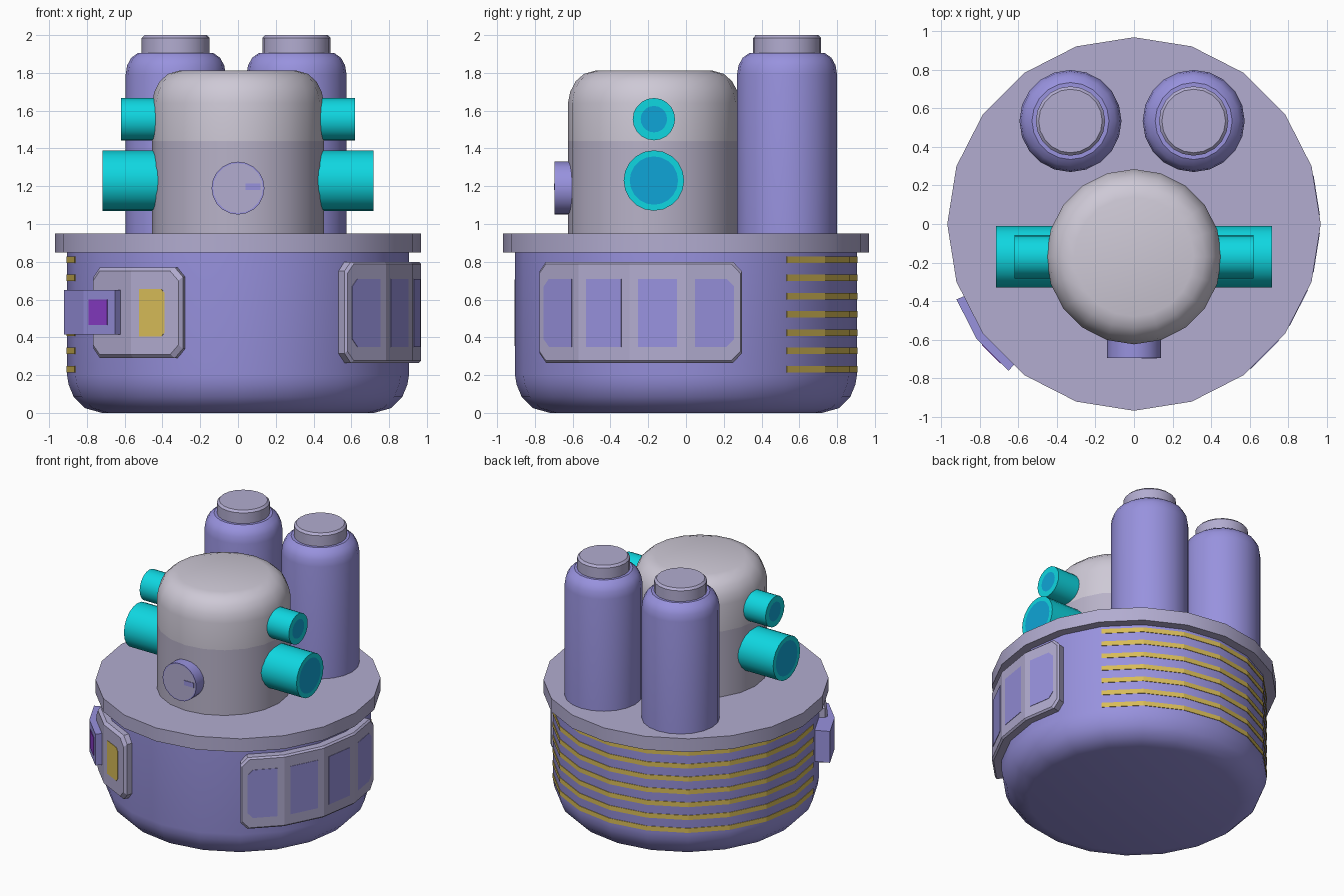
import bpy, bmesh, math
from mathutils import Matrix, Vector

if "Cube" in bpy.data.objects:
    bpy.data.objects.remove(bpy.data.objects["Cube"])

SIDES = 20
STEP = 360 / SIDES


def material(name, r, g, b):
    def lin(c):
        c /= 255
        return c / 12.92 if c < 0.04045 else ((c + 0.055) / 1.055) ** 2.4
    m = bpy.data.materials.new(name)
    m.diffuse_color = (lin(r), lin(g), lin(b), 1)
    m.use_nodes = True
    m.node_tree.nodes["Principled BSDF"].inputs["Base Color"].default_value = m.diffuse_color
    return m


PURPLE = material("soft purple", 152, 146, 222)
GREY = material("lilac grey", 178, 172, 208)
DOME = material("warm grey", 184, 178, 200)
PALE = material("pale grey", 206, 201, 214)
CYAN = material("cyan", 15, 215, 225)
BLUE = material("lens blue", 15, 165, 215)
GOLD = material("gold", 216, 188, 88)
MAGENTA = material("magenta", 140, 62, 205)


def finish(name, bm, mats, smooth=True):
    bmesh.ops.recalc_face_normals(bm, faces=bm.faces)
    me = bpy.data.meshes.new(name)
    bm.to_mesh(me)
    bm.free()
    for m in mats:
        me.materials.append(m)
    if smooth:
        for p in me.polygons:
            p.use_smooth = True
        me.set_sharp_from_angle(angle=math.radians(30))
    ob = bpy.data.objects.new(name, me)
    bpy.context.collection.objects.link(ob)
    return ob


def lathe(name, profile, mats, bands=None, centre=(0, 0, 0), axis=(0, 0, 1)):
    """Spin (radius, height) points; bands = material slot per cap/segment."""
    bands = bands or [0] * (len(profile) + 1)
    bm = bmesh.new()
    rings = []
    for r, z in profile:
        rings.append([bm.verts.new((r * math.cos(math.tau * i / SIDES),
                                    r * math.sin(math.tau * i / SIDES), z))
                      for i in range(SIDES)])
    bm.faces.new(rings[0]).material_index = bands[0]
    for k in range(len(rings) - 1):
        a, b = rings[k], rings[k + 1]
        for i in range(SIDES):
            j = (i + 1) % SIDES
            bm.faces.new((a[i], a[j], b[j], b[i])).material_index = bands[k + 1]
    bm.faces.new(rings[-1]).material_index = bands[-1]
    rot = Vector((0, 0, 1)).rotation_difference(Vector(axis)).to_matrix().to_4x4()
    bm.transform(Matrix.Translation(centre) @ rot)
    return finish(name, bm, mats)


def wrap(r, a, z):
    """Point on the faceted drum of corner radius r at angle a (degrees)."""
    off = math.radians(a % STEP - STEP / 2)
    d = r * math.cos(math.radians(STEP / 2)) / math.cos(off)
    return (d * math.cos(math.radians(a)), d * math.sin(math.radians(a)), z)


def wrapped_plate(name, mat, a0, a1, z0, z1, r0, r1, cl=0.0, cr=0.0, bevel=0.0):
    """Plate following the drum facets, with clipped ends and a bevelled rim."""
    def columns(inset):
        d = math.degrees(inset)
        lo, hi, zl, zh = a0 + d, a1 - d, z0 + inset, z1 - inset
        cols = [(lo, zl + cl, zh - cl)]
        if cl:
            cols.append((lo + math.degrees(cl), zl, zh))
        k = math.floor(a0 / STEP) + 1
        while k * STEP < a1 - 0.01:
            cols.append((k * STEP, zl, zh))
            k += 1
        if cr:
            cols.append((hi - math.degrees(cr), zl, zh))
        cols.append((hi, zl + cr, zh - cr))
        return cols

    bm = bmesh.new()
    layers = [(r0, 0), (r1 - bevel, 0)] + ([(r1, bevel)] if bevel else [])
    loops = []
    for r, inset in layers:
        cols = columns(inset)
        loops.append([bm.verts.new(wrap(r, a, l)) for a, l, h in cols] +
                     [bm.verts.new(wrap(r, a, h)) for a, l, h in reversed(cols)])
    n = len(loops[0])
    for p, q in zip(loops, loops[1:]):
        for i in range(n):
            j = (i + 1) % n
            bm.faces.new((p[i], p[j], q[j], q[i]))
    for lp in (loops[0], loops[-1]):
        for i in range(n // 2 - 1):
            bm.faces.new((lp[i], lp[i + 1], lp[n - 2 - i], lp[n - 1 - i]))
    return finish(name, bm, [mat], smooth=False)


# Drum body and overhanging lid
lathe("drum_body", [(0.72, 0), (0.81, 0.025), (0.87, 0.085), (0.897, 0.15),
                    (0.905, 0.2), (0.905, 0.86)], [PURPLE])
lathe("drum_lid", [(0.97, 0.85), (0.97, 0.95)], [GREY])

# Turret with paler domed top
lathe("turret", [(0.455, 0.94), (0.455, 1.44), (0.455, 1.64), (0.443, 1.7),
                 (0.415, 1.755), (0.37, 1.795), (0.31, 1.812)],
      [DOME, PALE], [0, 0, 1, 1, 1, 1, 1, 1], (0, -0.17, 0))

# Two rear tanks with caps
for side, x in (("left", -0.33), ("right", 0.31)):
    lathe(side + "_tank", [(0.265, 0.94), (0.265, 1.79), (0.257, 1.84),
                           (0.235, 1.88), (0.2, 1.905)], [PURPLE],
          centre=(x, 0.535, 0))
    lathe(side + "_tank_cap", [(0.18, 1.89), (0.18, 1.985), (0.165, 2.0)],
          [GREY], centre=(x, 0.535, 0))

# Side lamps, large below small
for side, s in (("left", -1), ("right", 1)):
    for size, r, lens, z, end in (("large", 0.16, 0.128, 1.23, 0.717),
                                  ("small", 0.112, 0.07, 1.555, 0.62)):
        lathe(f"{side}_{size}_lamp", [(r, 0.3), (r, end), (lens, end)],
              [CYAN, BLUE], [0, 0, 0, 1], (0, -0.17, z), (s, 0, 0))

# Front dial with pointer
lathe("front_dial", [(0.14, 0.55), (0.14, 0.695), (0.132, 0.695)],
      [PURPLE, GREY], [0, 0, 0, 1], (0, 0, 1.19), (0, -1, 0))
bm = bmesh.new()
bmesh.ops.create_cube(bm, size=1, matrix=Matrix.Translation((0.08, -0.696, 1.197))
                      @ Matrix.Diagonal((0.08, 0.006, 0.035, 1)))
finish("dial_pointer", bm, [PURPLE], smooth=False)

# Right window panel, one pane per facet
wrapped_plate("window_panel", GREY, -54, 18, 0.265, 0.8, 0.88, 0.97, 0.05, 0.05, 0.012)
for i in range(4):
    mid = -45 + STEP * i
    wrapped_plate(f"window_pane_{i + 1}", PURPLE, mid - 6.2, mid + 6.2, 0.35, 0.71,
                  0.965, 0.973, 0.04 if i == 0 else 0, 0.04 if i == 3 else 0)

# Front left hatch, gold pane and latch box
wrapped_plate("hatch_plate", GREY, -144, -108, 0.29, 0.77, 0.88, 0.965, 0.05, 0.05, 0.02)
wrapped_plate("hatch_pane", GOLD, -123, -114, 0.405, 0.655, 0.96, 0.968, 0, 0.02)
wrapped_plate("latch_box", PURPLE, -157, -130.5, 0.415, 0.65, 0.88, 1.012)
wrapped_plate("latch_light", MAGENTA, -141.5, -133.8, 0.465, 0.6, 1.008, 1.016)

# Gold rings around the back
for i in range(7):
    z = 0.232 + 0.0965 * i
    wrapped_plate(f"gold_ring_{i + 1}", GOLD, 36, 198, z - 0.017, z + 0.017, 0.9, 0.909)
